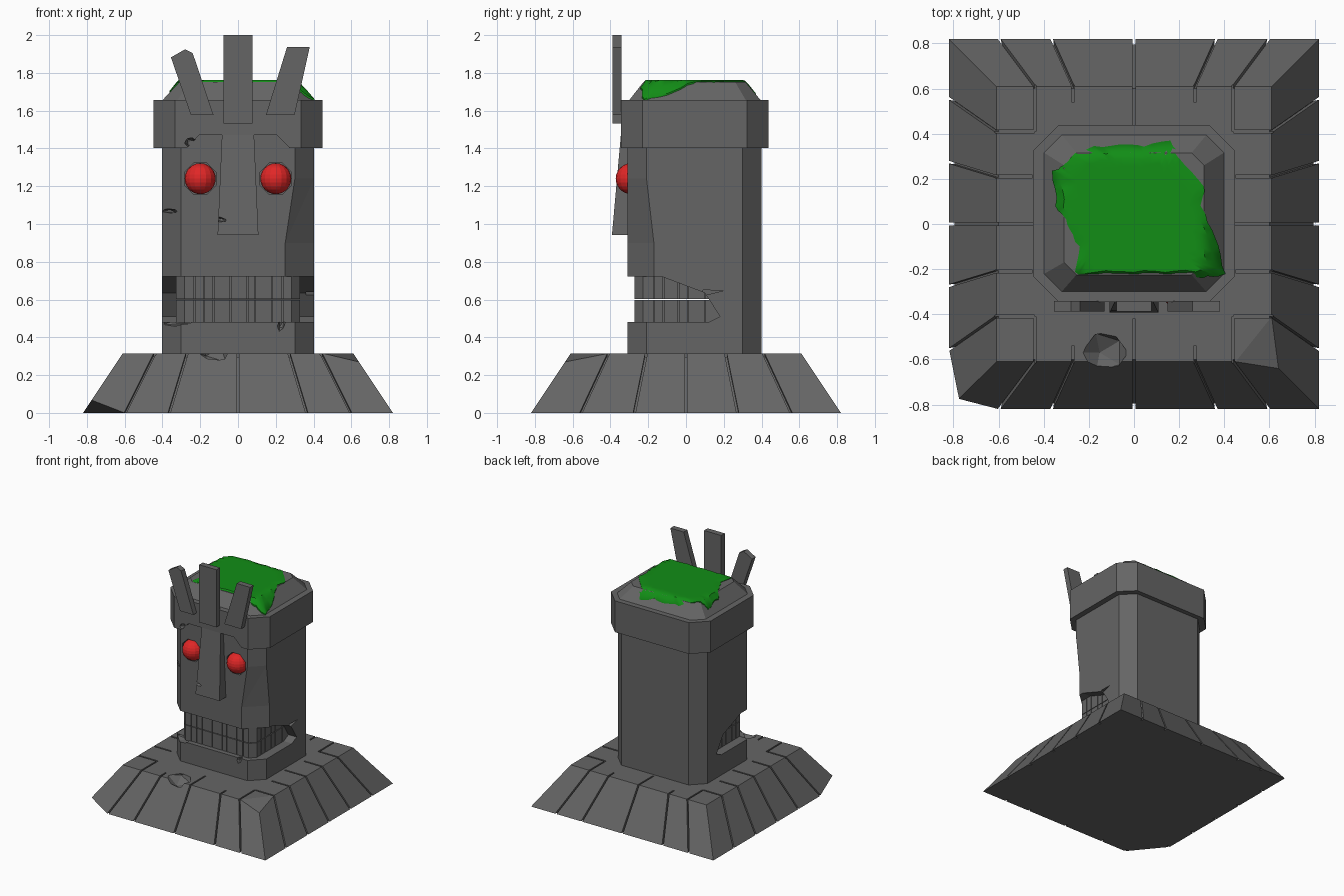
import bpy, bmesh, math, random
from mathutils import Vector, Matrix

if "Cube" in bpy.data.objects:
    bpy.data.objects.remove(bpy.data.objects["Cube"])

random.seed(4)


def material(name, col):
    m = bpy.data.materials.new(name)
    m.diffuse_color = (*col, 1)
    m.use_nodes = True
    m.node_tree.nodes["Principled BSDF"].inputs["Base Color"].default_value = m.diffuse_color
    return m


STONE = material("grey stone", (0.13, 0.13, 0.13))
RED = material("red eye", (0.75, 0.02, 0.02))
MOSS = material("green moss", (0.006, 0.27, 0.008))


def finish(name, bm, mat=STONE):
    bmesh.ops.recalc_face_normals(bm, faces=bm.faces)
    me = bpy.data.meshes.new(name)
    bm.to_mesh(me)
    bm.free()
    me.materials.append(mat)
    ob = bpy.data.objects.new(name, me)
    bpy.context.collection.objects.link(ob)
    return ob


def loft(name, rings):
    """Closed solid through rings of 3D points."""
    bm = bmesh.new()
    vs = [[bm.verts.new(p) for p in r] for r in rings]
    n = len(vs[0])
    for a, b in zip(vs, vs[1:]):
        for i in range(n):
            bm.faces.new((a[i], a[(i + 1) % n], b[(i + 1) % n], b[i]))
    bm.faces.new(vs[0][::-1])
    bm.faces.new(vs[-1])
    return finish(name, bm)


def hull(name, pts):
    bm = bmesh.new()
    for p in pts:
        bm.verts.new(p)
    bmesh.ops.convex_hull(bm, input=bm.verts)
    return finish(name, bm)


def octagon(x, y0, y1, c, z):
    return [(-x + c, y0, z), (x - c, y0, z), (x, y0 + c, z), (x, y1 - c, z),
            (x - c, y1, z), (-x + c, y1, z), (-x, y1 - c, z), (-x, y0 + c, z)]


def square(r, z):
    return [(-r, -r, z), (r, -r, z), (r, r, z), (-r, r, z)]


def prism_y(name, xz, y0, y1):
    return loft(name, [[(x, y, z) for x, z in xz] for y in (y0, y1)])


def prism_x(name, yz, x0, x1):
    return loft(name, [[(x, y, z) for y, z in yz] for x in (x0, x1)])


def cut(target, cutter):
    cutter.hide_render = True
    m = target.modifiers.new("cut", 'BOOLEAN')
    m.operation, m.solver, m.object = 'DIFFERENCE', 'EXACT', cutter
    bpy.context.view_layer.objects.active = target
    bpy.ops.object.modifier_apply(modifier=m.name)
    bpy.data.objects.remove(cutter)


def gouge(target, loc, size, turn=0.3):
    """Low-poly broken chip."""
    bm = bmesh.new()
    mat = Matrix.Translation(loc) @ Matrix.Rotation(turn, 4, 'Y') @ Matrix.Diagonal((*size, 1))
    bmesh.ops.create_icosphere(bm, subdivisions=1, radius=1, matrix=mat)
    cut(target, finish("chip_cutter", bm))


def slab(p, q, n, rot, w=0.006, d=0.02):
    """Thin groove cutter from p to q on a surface with normal n."""
    p, q, n = Vector(p), Vector(q), Vector(n).normalized()
    s = (q - p).normalized().cross(n)
    return hull("groove_cutter", [rot @ (e + s * w * i + n * d * j)
                                  for e in (p, q) for i in (-1, 1) for j in (-1, 1)])


# stepped base with broken corners
base = loft("base", [square(0.82, 0), square(0.61, 0.315)])
bm = bmesh.new()
bm.from_mesh(base.data)
for a, b, c in (((-0.82, -0.55, 0), (-0.775, -0.775, 0.068), (-0.6, -0.82, 0)),
                ((0.45, -0.61, 0.315), (0.61, -0.41, 0.315), (0.64, -0.64, 0.27))):
    a, b, c = Vector(a), Vector(b), Vector(c)
    n = (b - a).cross(c - a).normalized()
    if n.dot(a - Vector((0, 0, 0.15))) < 0:
        n = -n
    r = bmesh.ops.bisect_plane(bm, geom=bm.verts[:] + bm.edges[:] + bm.faces[:],
                               plane_co=a, plane_no=n, clear_outer=True)
    bmesh.ops.contextual_create(bm, geom=[e for e in r['geom_cut'] if isinstance(e, bmesh.types.BMEdge)])
bmesh.ops.recalc_face_normals(bm, faces=bm.faces)
bm.to_mesh(base.data)
bm.free()

# paving grooves on the four slopes and the top
for k in range(4):
    rot = Matrix.Rotation(k * math.pi / 2, 3, 'Z')
    lines = ((0.59, 0.44, 0.41), (0.36, 0.27, 0.54), (0, 0, 0.42))
    if k % 2:
        lines = ((0.55, 0.41, 0.44), (0.27, 0.21, 0.45), (0, 0, 0.42))
    for lo, hi, inner in lines:
        for s in ((1, -1) if lo else (1,)):
            lo2, hi2 = lo * s, hi * s
            foot = Vector((lo2 * 1.03, -0.834, -0.021))
            cut(base, slab(foot, (hi2, -0.61, 0.315), (0, -0.315, 0.21), rot))
            cut(base, slab((hi2, -0.615, 0.315), (hi2, -inner, 0.315), (0, 0, 1), rot))
gouge(base, (-0.13, -0.57, 0.325), (0.11, 0.1, 0.075))

# head column
head = loft("head", [octagon(0.402, -0.31, 0.40, 0.1, z) for z in (0.30, 1.45)])
mouth = [(-0.5, 0.48), (0.12, 0.48), (0.18, 0.51), (0.10, 0.635), (-0.13, 0.722), (-0.5, 0.722)]
cut(head, prism_x("mouth_cutter", mouth, -0.6, 0.6))
cut(head, prism_x("crack_cutter", [(0.09, 0.62), (0.2, 0.648), (0.09, 0.65)], 0.36, 0.6))
cut(head, hull("cheek_cutter", [
    (0.30, -0.311, 1.24), (0.402, -0.209, 1.24), (0.25, -0.31, 0.9), (0.25, -0.31, 0.6),
    (0.402, -0.17, 0.9), (0.402, -0.17, 0.6), (0.5, -0.45, 0.6), (0.5, -0.45, 1.24)]))
gouge(head, (-0.38, -0.27, 1.07), (0.07, 0.07, 0.014), 0.05)
gouge(head, (-0.36, -0.28, 0.48), (0.15, 0.07, 0.025), -0.05)
gouge(head, (0.23, -0.31, 0.47), (0.02, 0.03, 0.04))
for s in (-1, 1):
    ring = [(s * 0.2 + 0.09 * math.cos(math.radians(22.5 + 45 * i)),
             1.24 + 0.09 * math.sin(math.radians(22.5 + 45 * i))) for i in range(8)]
    cut(head, prism_y("socket_cutter", ring, -0.4, -0.25))

# two rows of teeth with grooves
for name, z0, z1 in (("lower_teeth", 0.475, 0.598), ("upper_teeth", 0.603, 0.727)):
    teeth = loft(name, [octagon(0.328, -0.272, 0.25, 0.045, z) for z in (z0, z1)])
    for x in (-0.23, -0.18, -0.13, -0.04, 0.05, 0.09, 0.18, 0.235):
        cut(teeth, hull("gap_cutter", [(x + i * 0.003, y, z) for i in (-1, 1)
                                       for y in (-0.3, -0.257) for z in (0.4, 0.8)]))
    for s in (-1, 1):
        for y in (-0.17, -0.12, -0.04, 0.01, 0.1):
            cut(teeth, hull("gap_cutter", [(s * x, y + i * 0.003, z) for i in (-1, 1)
                                           for x in (0.313, 0.36) for z in (0.4, 0.8)]))

# eyes
for side, s in (("left", -1), ("right", 1)):
    bm = bmesh.new()
    bmesh.ops.create_uvsphere(bm, u_segments=16, v_segments=12, radius=0.082,
                              matrix=Matrix.Translation((s * 0.2, -0.29, 1.24)))
    finish(side + "_eye", bm, RED)

# wedge nose with a chipped side
nose = loft("nose", [
    [(-0.108, -0.392, 0.942), (0.108, -0.392, 0.942), (0.108, -0.29, 0.942), (-0.108, -0.29, 0.942)],
    [(-0.085, -0.345, 1.47), (0.085, -0.345, 1.47), (0.085, -0.29, 1.47), (-0.085, -0.29, 1.47)]])
gouge(nose, (-0.10, -0.39, 1.025), (0.045, 0.04, 0.014), 0.2)

# head band with a raised brow notch, and the sloped crown
band = loft("head_band", [octagon(0.448, -0.345, 0.438, 0.115, z) for z in (1.403, 1.657)])
cut(band, prism_y("brow_cutter", [(-0.285, 1.39), (0.285, 1.39), (0.205, 1.47), (-0.205, 1.47)],
                  -0.5, -0.31))
gouge(band, (-0.25, -0.34, 1.43), (0.035, 0.04, 0.03))
loft("crown", [octagon(0.405, -0.305, 0.40, 0.08, 1.65), octagon(0.31, -0.225, 0.315, 0.055, 1.752)])

# three upright plates on the brow
for name, xz in (
        ("middle_plate", [(-0.077, 1.532), (0.077, 1.532), (0.077, 2.0), (-0.077, 2.0)]),
        ("right_plate", [(0.148, 1.578), (0.30, 1.578), (0.38, 1.938), (0.26, 1.938)]),
        ("left_plate", [(-0.25, 1.578), (-0.13, 1.578), (-0.24, 1.905), (-0.28, 1.925), (-0.355, 1.882)])):
    xz = [(x - 0.0, z) for x, z in xz]
    prism_y(name, xz, -0.388, -0.342)

# moss sheet draped over the crown
outline = [Vector(p) for p in (
    (-0.27, -0.245), (-0.1, -0.235), (0.1, -0.24), (0.3, -0.235), (0.40, -0.225), (0.36, -0.06), (0.30, 0.08),
    (0.31, 0.17), (0.2, 0.29), (0.165, 0.37), (0.05, 0.345), (-0.1, 0.35), (-0.25, 0.33),
    (-0.31, 0.265), (-0.36, 0.23), (-0.345, 0.08), (-0.29, 0.0), (-0.245, -0.1))]


def drape(x, y):
    a, b = 0.405 - abs(x), min(y + 0.305, 0.40 - y)
    d = min(a, b, (a + b - 0.08) / 1.414)
    return max(1.657, min(1.752, 1.655 + 1.07 * d))


edge = []
for p, q in zip(outline, outline[1:] + outline[:1]):
    for t in (0, 0.25, 0.5, 0.75):
        edge.append(p.lerp(q, t) + Vector((random.uniform(-1, 1), random.uniform(-1, 1))) * 0.006)
bm = bmesh.new()
mid = Vector((0.0, 0.04))
rows = []
for k in range(1, 11):
    pts = [mid.lerp(p, k / 10) for p in edge]
    rows.append([bm.verts.new((p.x, p.y, drape(p.x, p.y) + (0.010 if k < 10 else 0.004))) for p in pts])
top = bm.verts.new((mid.x, mid.y, 1.762))
rows.append([bm.verts.new(v.co - Vector((0, 0, 0.012))) for v in rows[-1]])
n = len(edge)
for i in range(n):
    j = (i + 1) % n
    bm.faces.new((top, rows[0][i], rows[0][j]))
    for a, b in zip(rows, rows[1:]):
        bm.faces.new((a[i], b[i], b[j], a[j]))
bm.faces.new(rows[-1][::-1])
moss = finish("moss", bm, MOSS)
bpy.context.view_layer.objects.active = moss
moss.select_set(True)
bpy.ops.object.shade_smooth_by_angle(angle=math.radians(40))
